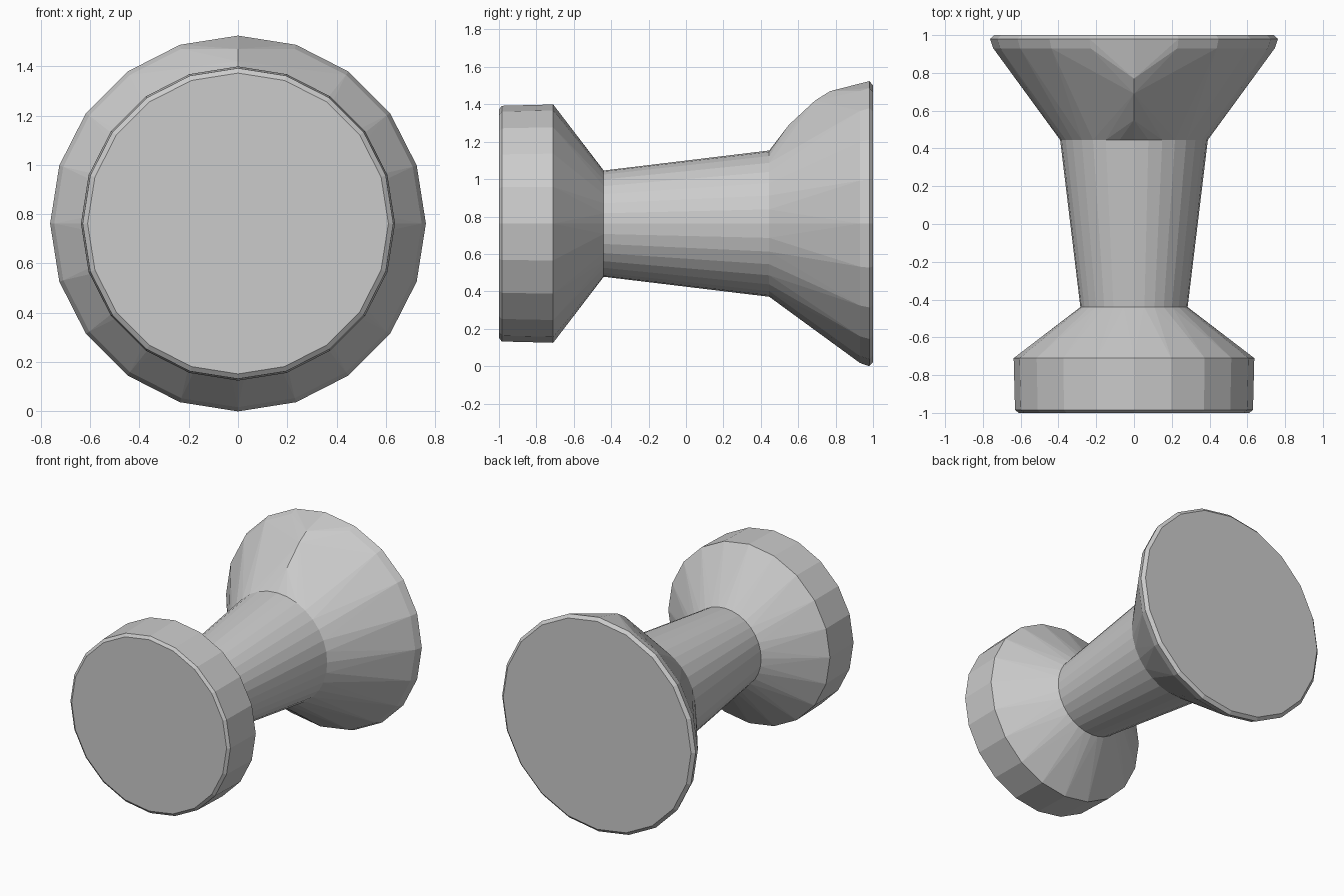
import bpy, bmesh
from math import sin, cos, tau

if "Cube" in bpy.data.objects:
    bpy.data.objects.remove(bpy.data.objects["Cube"])

AXIS_Z = 0.762  # height of the spool's long axis


def ring(y, r, sides):
    return [(r * sin(tau * i / sides), y, AXIS_Z + r * cos(tau * i / sides))
            for i in range(sides)]


def hull(name, rings, extra=()):
    """Flat-faceted convex part wrapped round rings of (y, radius, sides)."""
    bm = bmesh.new()
    for r in rings:
        for co in ring(*r):
            bm.verts.new(co)
    for co in extra:
        bm.verts.new(co)
    res = bmesh.ops.convex_hull(bm, input=bm.verts[:])
    loose = {g for g in res["geom_interior"] + res["geom_unused"]
             if isinstance(g, bmesh.types.BMVert) and not g.link_faces}
    bmesh.ops.delete(bm, geom=list(loose), context='VERTS')
    bmesh.ops.dissolve_limit(bm, angle_limit=0.01, verts=bm.verts[:], edges=bm.edges[:])
    bmesh.ops.recalc_face_normals(bm, faces=bm.faces[:])
    mesh = bpy.data.meshes.new(name)
    bm.to_mesh(mesh)
    bm.free()
    obj = bpy.data.objects.new(name, mesh)
    bpy.context.collection.objects.link(obj)
    return obj


# Front cap: short drum with a cone tapering into the shaft
hull("front_cap", [(-1.0, 0.61, 20), (-0.985, 0.63, 20),
                   (-0.71, 0.637, 20), (-0.44, 0.284, 32)])

# Tapered shaft
hull("shaft", [(-0.44, 0.284, 32), (0.445, 0.391, 32)])

# Rear flare with a faceted ridge bulging along its top
hull("rear_flare", [(0.445, 0.391, 32), (0.93, 0.745, 20),
                    (0.98, 0.762, 20), (1.0, 0.74, 20)],
     extra=[(0, 0.55, 1.29), (0, 0.69, 1.42), (0, 0.77, 1.47)])
